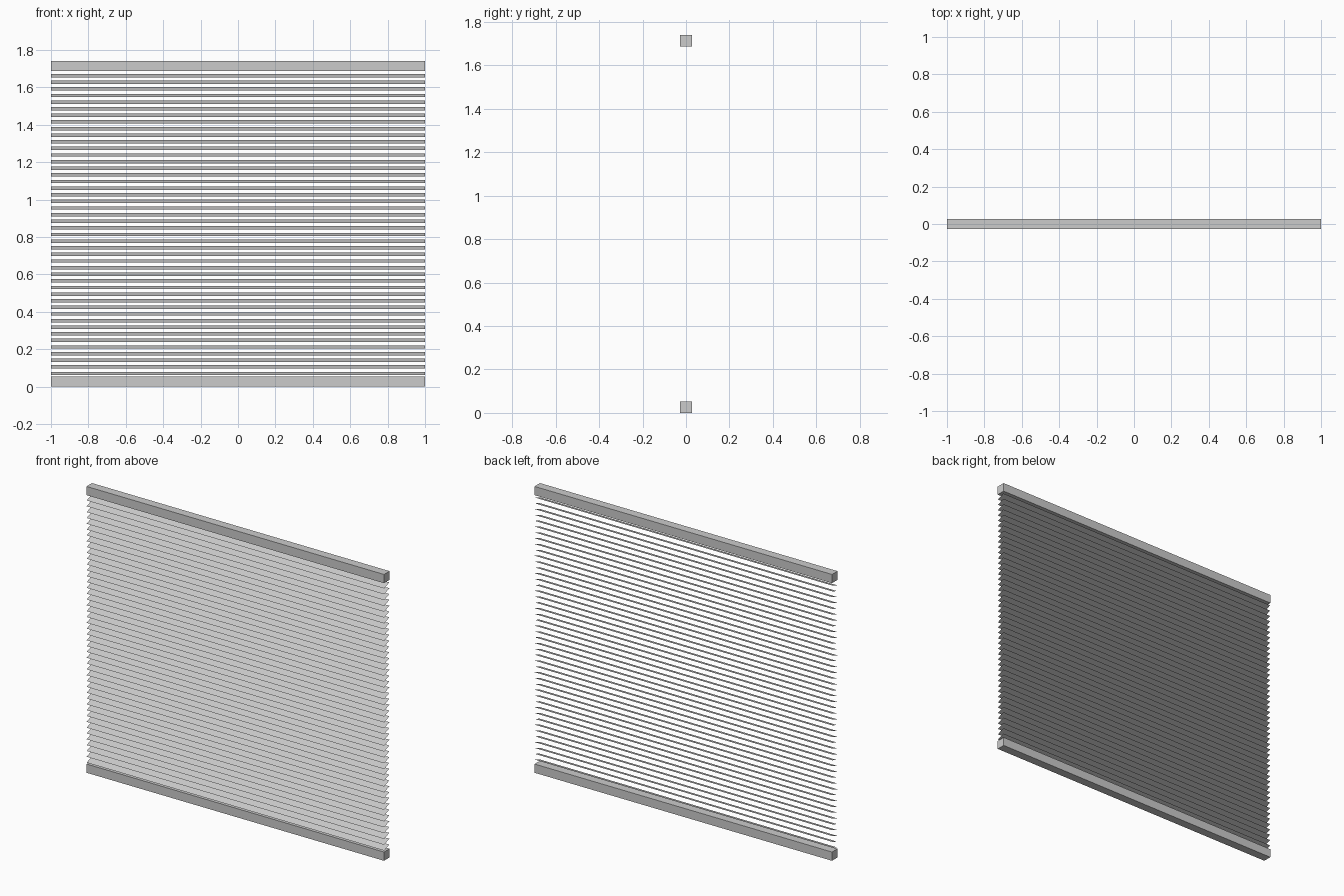
import bpy
import bmesh
import math
from mathutils import Matrix, Vector

if "Cube" in bpy.data.objects:
    bpy.data.objects.remove(bpy.data.objects["Cube"], do_unlink=True)

WIDTH = 2.0
HEIGHT = 1.74
RAIL = 0.053
SLAT_COUNT = 46
SLAT_DEPTH = 0.053
SLAT_TILT = math.radians(20)
LOWEST_SLAT, HIGHEST_SLAT = 0.07, 1.663

grey = bpy.data.materials.new("light grey")
grey.use_nodes = True
grey.diffuse_color = (0.6, 0.6, 0.6, 1)
grey.node_tree.nodes["Principled BSDF"].inputs["Base Color"].default_value = (0.6, 0.6, 0.6, 1)


def add_part(name, bm, location):
    mesh = bpy.data.meshes.new(name)
    bm.to_mesh(mesh)
    bm.free()
    mesh.materials.append(grey)
    part = bpy.data.objects.new(name, mesh)
    part.location = location
    bpy.context.collection.objects.link(part)
    return part


# Square rails at the top and bottom
for name, z in (("bottom_rail", RAIL / 2), ("head_rail", HEIGHT - RAIL / 2)):
    bm = bmesh.new()
    bmesh.ops.create_cube(bm, size=1)
    bmesh.ops.scale(bm, vec=Vector((WIDTH, RAIL, RAIL)), verts=bm.verts)
    add_part(name, bm, (0, 0, z))

# Paper-thin slats, front edge tipped down, repeated up the blind
bm = bmesh.new()
bmesh.ops.create_grid(bm, x_segments=1, y_segments=1, size=0.5)
bmesh.ops.scale(bm, vec=Vector((WIDTH, SLAT_DEPTH, 1)), verts=bm.verts)
bmesh.ops.rotate(bm, matrix=Matrix.Rotation(SLAT_TILT, 3, "X"), verts=bm.verts)
slats = add_part("slats", bm, (0, 0, LOWEST_SLAT))
stack = slats.modifiers.new("stack", "ARRAY")
stack.count = SLAT_COUNT
stack.use_relative_offset = False
stack.use_constant_offset = True
stack.constant_offset_displace = (0, 0, (HIGHEST_SLAT - LOWEST_SLAT) / (SLAT_COUNT - 1))
